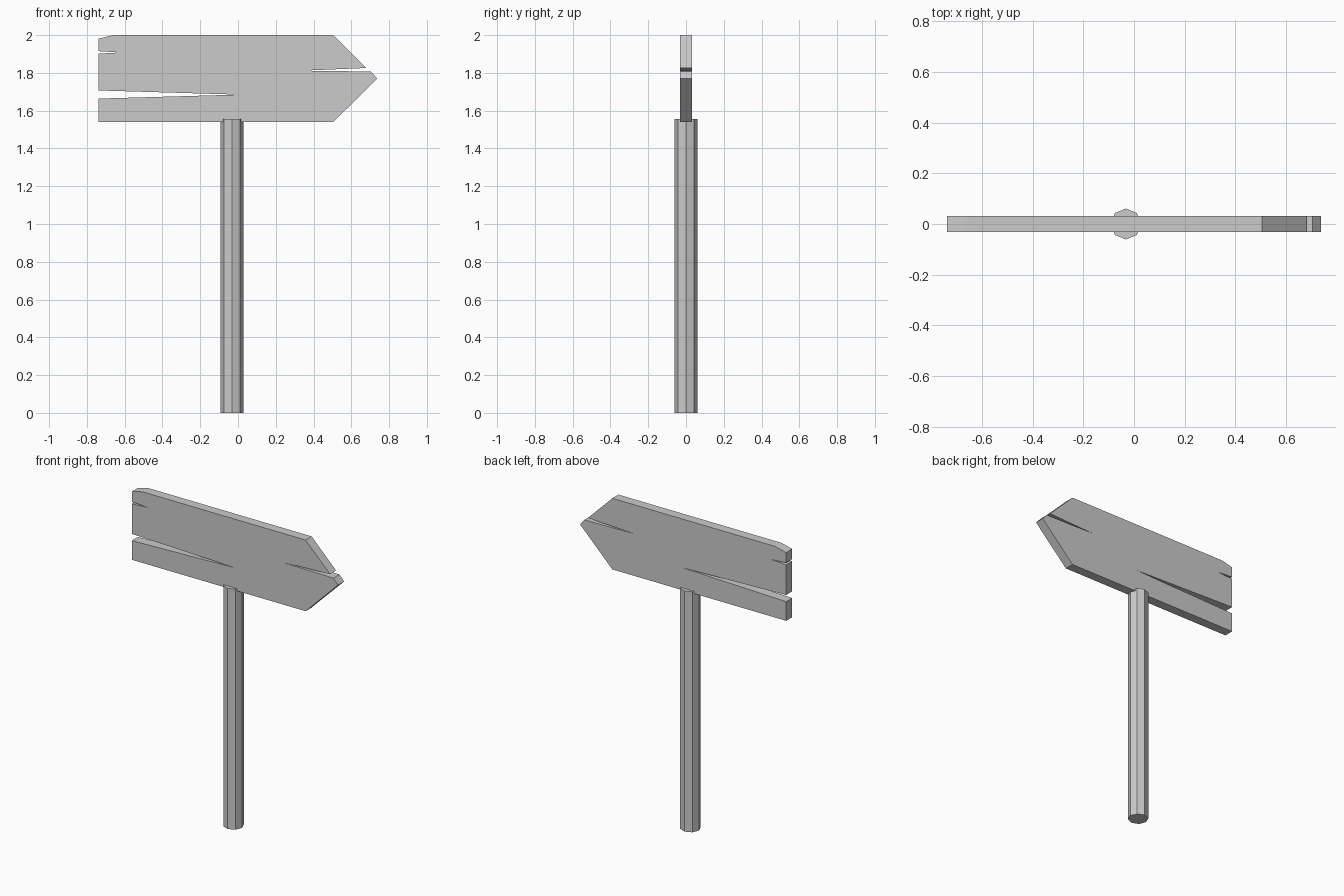
import bpy
import bmesh
from mathutils import Matrix, Vector

cube = bpy.data.objects.get("Cube")
if cube:
    bpy.data.objects.remove(cube, do_unlink=True)

# Shared flat colour
grey = bpy.data.materials.new("light_grey")
grey.use_nodes = True
colour = (0.6, 0.6, 0.6, 1)
grey.diffuse_color = colour
grey.node_tree.nodes["Principled BSDF"].inputs["Base Color"].default_value = colour


def add_object(name, bm):
    bmesh.ops.recalc_face_normals(bm, faces=bm.faces)
    mesh = bpy.data.meshes.new(name)
    bm.to_mesh(mesh)
    bm.free()
    mesh.materials.append(grey)
    obj = bpy.data.objects.new(name, mesh)
    bpy.context.collection.objects.link(obj)
    return obj


# Octagonal post with corners on the axes
POST_X, POST_RADIUS, POST_HEIGHT = -0.032, 0.061, 1.555
bm = bmesh.new()
bmesh.ops.create_cone(
    bm, cap_ends=True, segments=8, radius1=POST_RADIUS, radius2=POST_RADIUS,
    depth=POST_HEIGHT, matrix=Matrix.Translation((POST_X, 0, POST_HEIGHT / 2)))
add_object("post", bm)

# Arrow board: outline (x, z) with the cracks as narrow notches
LEFT_END, HALF_THICKNESS = -0.738, 0.031
outline = [
    (LEFT_END, 1.54), (0.505, 1.54), (0.737, 1.77),      # lower edge and tip
    (0.704, 1.807), (0.344, 1.812), (0.68, 1.826),       # crack in the point
    (0.505, 2), (-0.661, 2), (LEFT_END, 1.981),          # top, worn corner
    (LEFT_END, 1.915), (-0.624, 1.908), (LEFT_END, 1.902),  # short crack
    (LEFT_END, 1.707), (0.003, 1.685), (LEFT_END, 1.664),   # long crack
]
bm = bmesh.new()
face = bm.faces.new([bm.verts.new((x, -HALF_THICKNESS, z)) for x, z in outline])
extruded = bmesh.ops.extrude_face_region(bm, geom=[face], use_keep_orig=True)
moved = [v for v in extruded["geom"] if isinstance(v, bmesh.types.BMVert)]
bmesh.ops.translate(bm, verts=moved, vec=Vector((0, 2 * HALF_THICKNESS, 0)))
# Split the concave front and back into clean triangles
bmesh.ops.recalc_face_normals(bm, faces=bm.faces)
bmesh.ops.triangulate(bm, faces=[f for f in bm.faces if len(f.verts) > 4])
add_object("arrow_board", bm)
